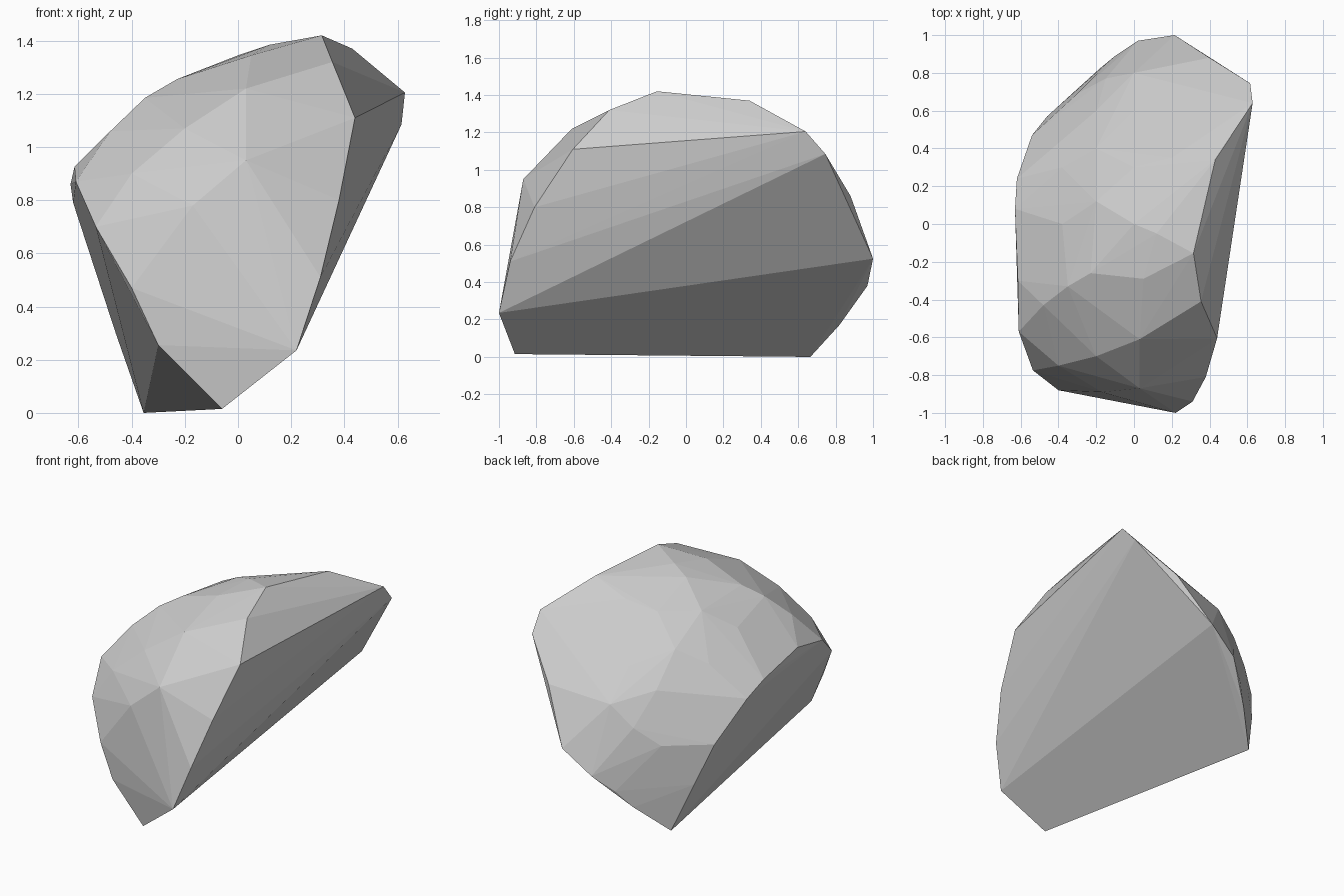
import bpy, bmesh, math

# Broken rim: top corner, right edge, down to the base and around the flat underside
rim = [(.315, -.155, 1.42), (.43, .34, 1.37), (.628, .64, 1.205), (.615, .745, 1.085),
       (.355, -.41, 1.32), (.44, -.605, 1.11), (.38, -.81, .80), (.31, -.94, .51),
       (.22, -1, .235), (-.06, -.915, .015), (-.355, .665, 0), (-.185, .82, .17),
       (.02, .97, .38), (.215, 1, .525), (.40, .88, .86)]

# Edge of the flat left cut
left_cut = [(-.30, -.895, .255), (-.40, -.88, .47), (-.535, -.775, .70), (-.61, -.57, .87),
            (-.615, -.3, .925), (-.63, .08, .86), (-.62, .24, .79), (-.54, .47, .55),
            (-.46, .57, .30), (-.10, .89, .28)]

# Facet rows over the front shoulder
shoulder = [(.03, -.87, .95), (-.17, -.89, .78), (.03, -.61, 1.22), (-.20, -.70, 1.07),
            (-.40, -.75, .90), (.05, -.29, 1.345), (-.23, -.26, 1.255),
            (-.35, -.33, 1.185), (-.48, -.43, 1.06), (.12, -.05, 1.385)]

# Rounded back of the stone
back = [(0, 0, 1.345), (.2, .35, 1.28), (0, .3, 1.23), (-.2, .12, 1.22), (-.2, .4, 1.07),
        (-.38, 0, 1.11), (-.38, .3, .98), (.2, .65, 1.0), (0, .6, .98), (-.2, .6, .87),
        (0, .8, .80), (.2, .85, .81), (-.15, .77, .67), (-.3, .69, .56)]

# Wrap the points into one faceted stone
bm = bmesh.new()
for p in rim + left_cut + shoulder + back:
    bm.verts.new(p)
bmesh.ops.convex_hull(bm, input=bm.verts[:])
bmesh.ops.delete(bm, geom=[v for v in bm.verts if not v.link_faces], context='VERTS')
bmesh.ops.dissolve_limit(bm, angle_limit=math.radians(1), verts=bm.verts[:], edges=bm.edges[:])
bmesh.ops.recalc_face_normals(bm, faces=bm.faces[:])
mesh = bpy.data.meshes.new("rock")
bm.to_mesh(mesh)
bm.free()
bpy.context.collection.objects.link(bpy.data.objects.new("rock", mesh))
